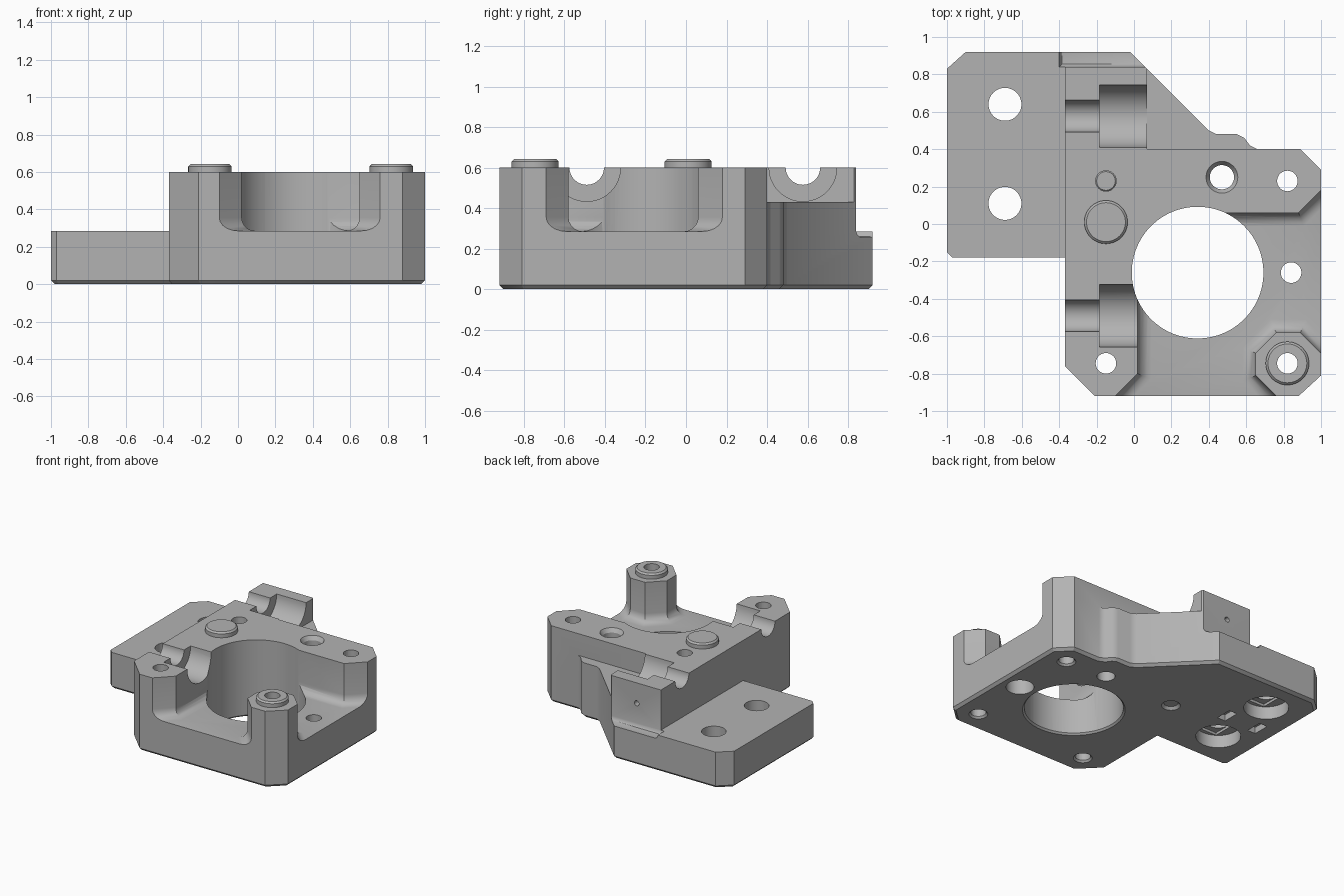
import bpy, bmesh, math
from mathutils import Matrix

cube = bpy.data.objects.get("Cube")
if cube:
    bpy.data.objects.remove(cube, do_unlink=True)

grey = bpy.data.materials.new("machined_grey")
grey.use_nodes = True
colour = (0.45, 0.45, 0.45, 1)
grey.diffuse_color = colour
grey.node_tree.nodes["Principled BSDF"].inputs["Base Color"].default_value = colour


def finish(name, bm):
    bmesh.ops.recalc_face_normals(bm, faces=bm.faces)
    mesh = bpy.data.meshes.new(name)
    bm.to_mesh(mesh)
    bm.free()
    mesh.materials.append(grey)
    obj = bpy.data.objects.new(name, mesh)
    bpy.context.collection.objects.link(obj)
    return obj


def prism(name, pts, z0, z1, round_by=0, segments=1):
    """Vertical prism whose bottom rim may be bevelled."""
    bm = bmesh.new()
    base = bm.faces.new([bm.verts.new((x, y, z0)) for x, y in pts])
    top = bmesh.ops.extrude_face_region(bm, geom=[base], use_keep_orig=True)
    for v in top["geom"]:
        if isinstance(v, bmesh.types.BMVert):
            v.co.z = z1
    bmesh.ops.recalc_face_normals(bm, faces=bm.faces)
    if round_by:
        rim = [e for e in bm.edges if all(abs(v.co.z - z0) < 1e-5 for v in e.verts)]
        bmesh.ops.bevel(bm, geom=rim, offset=round_by, segments=segments,
                        profile=0.5, affect='EDGES')
    return finish(name, bm)


def box(name, x0, x1, y0, y1, z0, z1, round_by=0, segments=1):
    return prism(name, [(x0, y0), (x1, y0), (x1, y1), (x0, y1)], z0, z1, round_by, segments)


def cylinder(name, x, y, z0, z1, r0, r1=None, axis='Z', sides=48):
    """Cone or cylinder; along X or Y the start, end run along that axis."""
    bm = bmesh.new()
    bmesh.ops.create_cone(bm, cap_ends=True, segments=sides, radius1=r0,
                          radius2=r0 if r1 is None else r1, depth=z1 - z0)
    mid = (z0 + z1) / 2
    turn = {'Z': Matrix.Translation((x, y, mid)),
            'X': Matrix.Translation((mid, x, y)) @ Matrix.Rotation(math.pi / 2, 4, 'Y'),
            'Y': Matrix.Translation((x, mid, y)) @ Matrix.Rotation(-math.pi / 2, 4, 'X')}
    bmesh.ops.transform(bm, matrix=turn[axis], verts=bm.verts)
    return finish(name, bm)


def cut(target, cutter):
    mod = target.modifiers.new("cut", 'BOOLEAN')
    mod.operation = 'DIFFERENCE'
    mod.solver = 'EXACT'
    mod.object = cutter
    bpy.context.view_layer.objects.active = target
    bpy.ops.object.modifier_apply(modifier=mod.name)
    bpy.data.objects.remove(cutter, do_unlink=True)


def smooth(obj):
    bpy.ops.object.select_all(action='DESELECT')
    obj.select_set(True)
    bpy.context.view_layer.objects.active = obj
    bpy.ops.object.shade_smooth_by_angle(angle=math.radians(30))


# Full height footprint with a chamfered underside
TOP, FLOOR = 0.6, 0.285
outline = [(-1, .83), (-.9, .92), (-.02, .92), (.40, .50), (.44, .48), (.55, .48),
           (.59, .46), (.62, .42), (.66, .40), (.89, .40), (1, .29), (1, -.81),
           (.88, -.92), (-.21, -.92), (-.37, -.76), (-.37, -.18), (-.97, -.18), (-1, -.15)]
body = prism("mount_body", outline, 0, TOP, 0.02)

# Low flange, rear ledge and the shelf along the diagonal
cut(body, box("cut", -1.2, -.37, -.3, 1.1, FLOOR, 1))
cut(body, box("cut", -.40, 1, .84, 1.1, .255, 1, .03, 3))
cut(body, box("cut", .07, 1.2, .40, 1.2, .43, 1))

# Open pocket around the corner post, with a filleted floor
pocket = [(.02, -.30), (.02, -.80), (-.20, -1.02), (.86, -1.02), (.65, -.81), (.65, -.69),
          (.76, -.58), (.89, -.58), (1.10, -.79), (1.10, .28), (.88, .06), (.45, .06), (.20, -.20)]
cut(body, prism("cut", pocket, FLOOR, 1, .07, 5))

# Main bore and its lower chamfer
cut(body, cylinder("cut", .34, -.26, -.1, 1, .352, sides=96))
cut(body, cylinder("cut", .34, -.26, -.02, .02, .385, .345, sides=96))

# Stepped half-round rod channels
for y, end in ((-.49, .03), (.577, .09)):
    cut(body, cylinder("cut", y, TOP, -.5, -.1, .085, axis='X'))
    cut(body, cylinder("cut", y, TOP, -.185, end, .167, axis='X'))

# Screw holes, countersunk below
post = (.82, -.745)
for x, y in ((-.15, .23), (.82, .23), (-.15, -.745), post):
    cut(body, cylinder("cut", x, y, -.1, 1, .055, sides=32))
    cut(body, cylinder("cut", x, y, -.02, .02, .085, .05, sides=32))

# Pocket floor hole with a counterbore, and the lipped upper hole
cut(body, cylinder("cut", .84, -.26, -.1, 1, .055, sides=32))
cut(body, cylinder("cut", .84, -.26, -.1, .12, .10, sides=32))
cut(body, cylinder("cut", .47, .25, -.1, 1, .065, sides=32))
cut(body, cylinder("cut", .47, .25, .57, .63, .065, .105, sides=32))

# Flange bolt holes with counterbores and bridging slots
for y in (.64, .11):
    cut(body, cylinder("cut", -.69, y, -.1, 1, .088))
    cut(body, cylinder("cut", -.69, y, -.1, .10, .16))
    cut(body, box("cut", -.778, -.602, y - .13, y + .13, .05, .12))
for x in (-.55, -.83):
    cut(body, box("cut", x - .035, x + .035, .31, .44, -.1, .05))

# Small hole in the rear wall
cut(body, cylinder("cut", -.16, .44, .76, 1, .02, axis='Y', sides=16))
smooth(body)


# Raised pads with a bevelled rim
def pad(name, x, y, hollow):
    bm = bmesh.new()
    for z0, z1, r0, r1 in ((TOP - .01, .63, .116, .116), (.63, .642, .116, .104)):
        bmesh.ops.create_cone(bm, cap_ends=True, segments=48, radius1=r0, radius2=r1,
                              depth=z1 - z0,
                              matrix=Matrix.Translation((x, y, (z0 + z1) / 2)))
    bmesh.ops.remove_doubles(bm, verts=bm.verts, dist=1e-4)
    inner = [f for f in bm.faces if len(f.verts) > 4 and abs(f.calc_center_median().z - .63) < 1e-3]
    bmesh.ops.delete(bm, geom=inner, context='FACES_ONLY')
    obj = finish(name, bm)
    if hollow:
        cut(obj, cylinder("cut", x, y, .3, 1, .055, sides=32))
    smooth(obj)


pad("locating_pad", -.15, .01, False)
pad("post_collar", *post, True)
